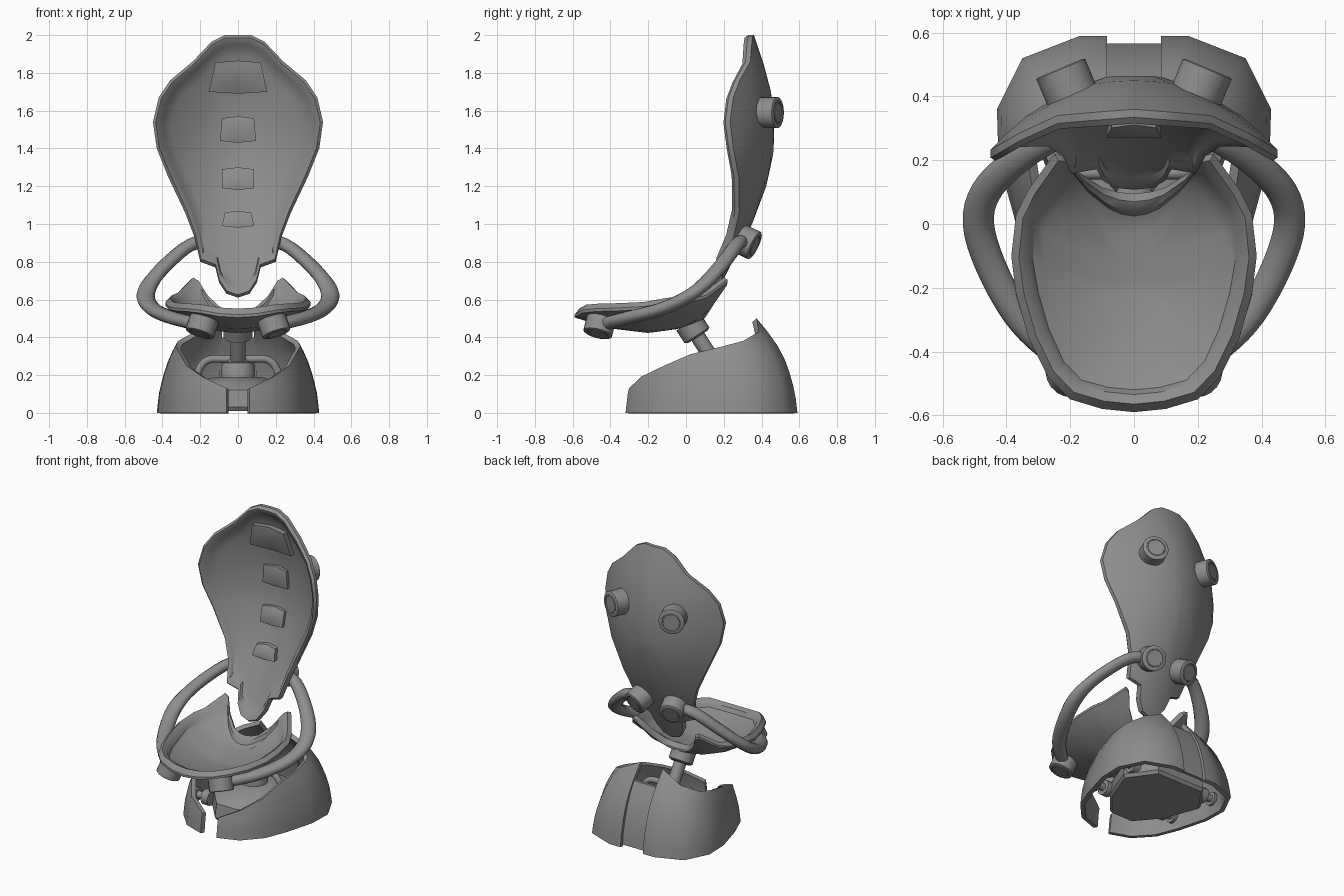
import bpy
import bmesh
from math import sin, cos, tau, radians
from mathutils import Vector

if "Cube" in bpy.data.objects:
    bpy.data.objects.remove(bpy.data.objects["Cube"], do_unlink=True)

GREY = (0.27, 0.27, 0.27, 1)
grey = bpy.data.materials.new("plain_grey")
grey.use_nodes = True
grey.diffuse_color = GREY
grey.node_tree.nodes["Principled BSDF"].inputs["Base Color"].default_value = GREY


def finish(ob, angle=35):
    """Bake modifiers to a mesh, then shade and colour it."""
    bpy.ops.object.select_all(action="DESELECT")
    ob.select_set(True)
    bpy.context.view_layer.objects.active = ob
    bpy.ops.object.convert(target="MESH")
    bpy.ops.object.shade_smooth_by_angle(angle=radians(angle))
    ob.data.materials.clear()
    ob.data.materials.append(grey)


def add_object(name, bm):
    me = bpy.data.meshes.new(name)
    bm.to_mesh(me)
    bm.free()
    ob = bpy.data.objects.new(name, me)
    bpy.context.collection.objects.link(ob)
    return ob


def interp(table, t):
    if t <= table[0][0]:
        return table[0][1]
    for (a, va), (b, vb) in zip(table, table[1:]):
        if t <= b:
            return va + (vb - va) * (t - a) / (b - a)
    return table[-1][1]


def ring_solid(name, rings, angle=35):
    """Closed solid bridging equal loops, capped at both ends."""
    bm = bmesh.new()
    loops = [[bm.verts.new(p) for p in ring] for ring in rings]
    n = len(loops[0])
    for a, b in zip(loops, loops[1:]):
        for i in range(n):
            j = (i + 1) % n
            bm.faces.new((a[i], a[j], b[j], b[i]))
    bm.faces.new(loops[0])
    bm.faces.new(loops[-1])
    bmesh.ops.recalc_face_normals(bm, faces=bm.faces[:])
    finish(add_object(name, bm), angle)


def lathe(name, start, axis, profile, n=20):
    """Turned part; profile holds (radius, distance along axis)."""
    q = Vector(axis).to_track_quat("Z", "Y")
    ring_solid(name, [
        [Vector(start) + q @ Vector((r * cos(tau * i / n), r * sin(tau * i / n), h))
         for i in range(n)] for r, h in profile])


def sweep(name, path, up, wide, thin, swell=0, steps=4, n=12):
    """Oval tube on a smooth path, wider in the middle by swell."""
    pts = [Vector(p) for p in path]
    pts = [2 * pts[0] - pts[1]] + pts + [2 * pts[-1] - pts[-2]]
    line = []
    for a, b, c, d in zip(pts, pts[1:], pts[2:], pts[3:]):
        for k in range(steps):
            t = k / steps
            line.append(b + (c - a) * t / 2 + (2 * a - 5 * b + 4 * c - d) * t**2 / 2
                        + (3 * b - a - 3 * c + d) * t**3 / 2)
    line.append(pts[-2])
    rings = []
    for i, p in enumerate(line):
        along = (line[min(i + 1, len(line) - 1)] - line[max(i - 1, 0)]).normalized()
        across = along.cross(Vector(up)).normalized()
        normal = across.cross(along)
        w = wide + swell * sin(tau / 2 * i / (len(line) - 1))
        rings.append([p + across * w * cos(tau * j / n) + normal * thin * sin(tau * j / n)
                      for j in range(n)])
    ring_solid(name, rings, 60)


def mirrored(half):
    return half + [(-p[0], *p[1:]) for p in reversed(half) if p[0] > 0]


def dish(name, half, mid, surf, layers):
    """Shell over a curved surface; layers hold (inset, scale, lift)."""
    rings = []
    centre = Vector((0, mid))
    for inset, scale, lift in layers:
        ring = []
        for p in mirrored(half):
            d = Vector(p) - centre
            d = d * (scale * (d.length - inset) / d.length)
            ring.append(surf(d.x, d.y + mid, lift))
        rings.append(ring)
    ring_solid(name, rings)


def shell_layers(rim, floor):
    under = [(0, s, 0) for s in (0.04, 0.25, 0.5, 0.75, 0.9, 1)]
    inner = [(rim[-1][0] + 0.015, s, floor) for s in (1, 0.9, 0.75, 0.5, 0.25, 0.04)]
    return under + [(i, 1, h) for i, h in rim] + inner


# Curved surfaces of the backrest and the seat
BACK_LINE = [(0.61, 0.15), (0.8, 0.245), (1.0, 0.35), (1.2, 0.425), (1.35, 0.46),
             (1.5, 0.47), (1.7, 0.45), (1.85, 0.41), (2.0, 0.36)]
SEAT_LINE = [(-0.59, 0.505), (-0.4, 0.447), (-0.2, 0.423), (0, 0.45), (0.1, 0.5), (0.22, 0.635)]


def back_surf(x, z, lift=0):
    return Vector((x, interp(BACK_LINE, z) - 1.15 * x * x - lift, z))


def seat_surf(x, y, lift=0):
    return Vector((x, y, interp(SEAT_LINE, y) + 0.9 * x * x + lift))


# Backrest
back_half = [(0, 2.0), (0.07, 2.0), (0.14, 1.965), (0.24, 1.86), (0.36, 1.76), (0.42, 1.67),
             (0.45, 1.54), (0.43, 1.4), (0.37, 1.25), (0.28, 1.06), (0.23, 0.93), (0.2, 0.8),
             (0.12, 0.77), (0.1, 0.69), (0.06, 0.63), (0, 0.61)]
dish("backrest", back_half, 1.4, back_surf,
     shell_layers([(0, 0.025), (0.015, 0.05), (0.045, 0.05)], 0.035))

# Backrest cushions: bottom, top, lower half width, upper half width, lift
cushions = [(1.69, 1.865, 0.155, 0.12, 0.085), (1.43, 1.57, 0.095, 0.085, 0.07),
            (1.18, 1.3, 0.085, 0.085, 0.07), (0.98, 1.07, 0.085, 0.07, 0.08)]
for i, (low, high, wide, narrow, lift) in enumerate(cushions):
    half = [(0, high), (narrow, high - 0.01), (wide, low + 0.01), (0, low)]
    dish(f"back_cushion_{i + 1}", half, (low + high) / 2, back_surf,
         [(0, 1, 0.01), (0, 1, lift - 0.015), (0, 0.6, lift - 0.003), (0, 0.05, lift)])

# Seat
seat_half = [(0, -0.59), (0.1, -0.58), (0.2, -0.55), (0.27, -0.48), (0.33, -0.36),
             (0.37, -0.22), (0.385, -0.1), (0.37, 0.03), (0.33, 0.11), (0.25, 0.22),
             (0.22, 0.215), (0.17, 0.16), (0.1, 0.115), (0.05, 0.1), (0, 0.095)]
dish("seat", seat_half, -0.2, seat_surf,
     shell_layers([(0, 0.015), (0.025, 0.055), (0.055, 0.052)], 0.03))

# Round mounts with a grooved end
MOUNT = [(1, -0.15), (1, 0.95), (0.92, 1), (0.74, 1), (0.72, 0.95), (0.64, 0.95), (0.62, 1), (0.1, 1)]


def mount(name, start, axis, radius, depth):
    lathe(name, start, axis, [(a * radius, h * depth) for a, h in MOUNT])


ARM_PATH = [(0.12, 0.31, 0.915), (0.25, 0.27, 0.89), (0.38, 0.19, 0.785), (0.465, 0.1, 0.685),
            (0.488, 0, 0.61), (0.45, -0.13, 0.55), (0.37, -0.28, 0.51), (0.28, -0.38, 0.485),
            (0.18, -0.45, 0.465)]

for side, s in (("left", 1), ("right", -1)):
    mount(f"{side}_upper_back_mount", back_surf(0.2 * s, 1.59), (0.42 * s, 1, 0), 0.083, 0.08)
    mount(f"{side}_lower_back_mount", back_surf(0.12 * s, 0.92), (0.28 * s, 1, -0.48), 0.08, 0.085)
    mount(f"{side}_seat_mount", seat_surf(0.18 * s, -0.45), (0.33 * s, -0.25, -1), 0.078, 0.08)
    # Looping armrest
    sweep(f"{side}_armrest", [(x * s, y, z) for x, y, z in ARM_PATH], (0, 0, 1), 0.035, 0.035, 0.014)

    # Pegs joining the base body to the shells
    for place, y, x in (("front", 0.0, 0.2), ("rear", 0.32, 0.25)):
        lathe(f"{side}_{place}_peg", (x * s, y, 0.08), (s, 0, 0),
              [(0.05, 0), (0.05, 0.05), (0.025, 0.05), (0.025, 0.1), (0.045, 0.1), (0.045, 0.12)], 12)

# Base shells: plan outline with the height of the top edge
DOME = [(0, 1), (0.1, 0.975), (0.2, 0.92), (0.3, 0.84), (0.38, 0.74), (0.44, 0.64), (0.5, 0.53)]
base_half = [(0.06, -0.32, 0.13), (0.2, -0.27, 0.19), (0.31, -0.15, 0.25), (0.37, 0, 0.31),
             (0.425, 0.2, 0.35), (0.43, 0.36, 0.38), (0.35, 0.52, 0.43), (0.17, 0.59, 0.5),
             (0.085, 0.59, 0.5)]
MID_Y = 0.13


def dome_point(x, y, z, size=1):
    r = interp(DOME, z) * size
    return Vector((x * r, MID_Y + (y - MID_Y) * r, z))


ROWS = 7
bm = bmesh.new()
columns = []
for x, y, top in base_half:
    column = []
    for j in range(ROWS + 1):
        p = dome_point(x, y, top * j / ROWS)
        if x < 0.1:
            p.x = x  # straight edges along the gaps
        column.append(bm.verts.new(p))
    columns.append(column)
for a, b in zip(columns, columns[1:]):
    for j in range(ROWS):
        bm.faces.new((a[j], b[j], b[j + 1], a[j + 1]))
shells = add_object("base_shells", bm)
mirror = shells.modifiers.new("mirror", "MIRROR")
mirror.use_mirror_merge = False
solid = shells.modifiers.new("wall", "SOLIDIFY")
solid.thickness = 0.03
solid.offset = -1
finish(shells, 60)

# Inner base body
plan = mirrored([(0.13, -0.3), (0.34, -0.05), (0.48, 0.32), (0.28, 0.6)])
ring_solid("base_body", [
    [Vector((x * k, 0.15 + (y - MID_Y) * k, z)) for x, y in plan]
    for k, z in ((0.62, 0.01), (0.65, 0.03), (0.62, 0.12), (0.5, 0.16), (0.25, 0.19))])

# Filler strip in the rear gap
rings = []
for j in range(6):
    p = dome_point(0, 0.59, 0.01 + 0.39 * j / 5, 0.93)
    rings.append([p + Vector((x, d, 0)) for x, d in
                  ((-0.1, -0.01), (0.1, -0.01), (0.1, 0.01), (-0.1, 0.01))])
ring_solid("rear_strip", rings)

# Leaning post with collars
foot, head = Vector((0, 0.2, 0.19)), Vector((0, 0.02, 0.47))
lean = head - foot
lathe("post", foot, lean, [(0.04, 0), (0.04, lean.length)], 12)
lathe("upper_collar", head, -lean, [(0.078, -0.01), (0.078, 0.07), (0.06, 0.08)])
lathe("lower_collar", (0, 0.17, 0.17), (0, 0, 1),
      [(0.09, 0), (0.09, 0.08), (0.08, 0.095), (0.06, 0.1), (0.045, 0.13)])

# Arched bar across the post foot
arch = [(0.21, 0.12), (0.21, 0.22), (0.16, 0.28), (0.07, 0.285)]
sweep("foot_bar", [(x, 0.16, z) for x, z in mirrored(arch)], (0, 1, 0), 0.02, 0.02)
